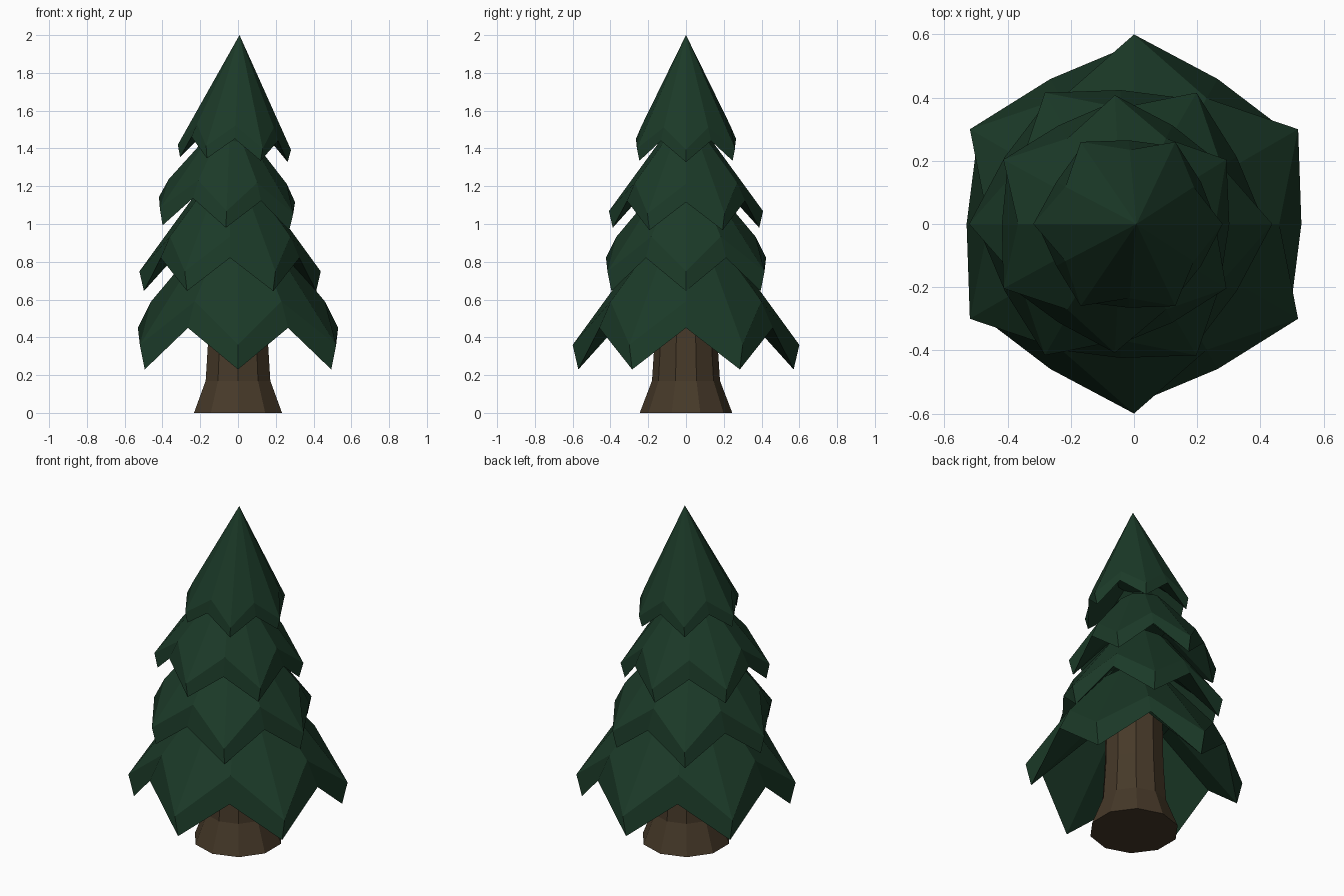
import bpy, math
from mathutils import Matrix, Vector

if "Cube" in bpy.data.objects:
    bpy.data.objects.remove(bpy.data.objects["Cube"])


def material(name, rgb):
    m = bpy.data.materials.new(name)
    m.diffuse_color = (*rgb, 1.0)
    m.use_nodes = True
    m.node_tree.nodes["Principled BSDF"].inputs["Base Color"].default_value = m.diffuse_color
    return m


leaf = material("dark_green_needles", (0.011, 0.042, 0.021))
bark = material("brown_bark", (0.062, 0.041, 0.022))


def build(name, verts, faces, mat):
    me = bpy.data.meshes.new(name)
    me.from_pydata(verts, [], faces)
    me.materials.append(mat)
    me.update()
    ob = bpy.data.objects.new(name, me)
    bpy.context.collection.objects.link(ob)
    return ob


def bridge(rings, n):
    # quads between consecutive rings, counter-clockwise, lowest ring first
    return [(r * n + i, r * n + (i + 1) % n, (r + 1) * n + (i + 1) % n, (r + 1) * n + i)
            for r in range(rings - 1) for i in range(n)]


def tier(name, x, z, scale, turn, tilt, pointed=False):
    """Six-tipped skirt; unit profile as (tip r, tip z, valley r, valley z)."""
    rings = [(0.20, 0.44, 0.20, 0.44),     # top of the hollow underside
             (0.57, 0.0, 0.53, 0.22),      # zigzag hem
             (0.60, 0.13, 0.47 if pointed else 0.46, 0.36)]  # fold above the hem
    if not pointed:
        rings.append((0.20, 0.68, 0.20, 0.67))  # neck hidden in the tier above
    n = 12
    verts = []
    for tr, tz, vr, vz in rings:
        for i in range(n):
            a = math.radians(turn + 30 * i)
            r, h = (tr, tz) if i % 2 == 0 else (vr, vz)
            verts.append(Vector((r * math.cos(a), r * math.sin(a), h)))
    faces = bridge(len(rings), n)
    apex = len(verts)
    verts.append(Vector((0, 0, 1.32 if pointed else 0.78)))
    base = (len(rings) - 1) * n
    faces += [(base + i, base + (i + 1) % n, apex) for i in range(n)]
    faces.append(tuple(reversed(range(n))))
    m = (Matrix.Translation((x, 0, z))
         @ Matrix.Rotation(math.radians(tilt), 4, 'Y') @ Matrix.Scale(scale, 4))
    return build(name, [m @ v for v in verts], faces, leaf)


# Foliage tiers, alternately turned by 30 degrees
tier("bottom_tier", 0.0, 0.23, 1.0, 30, 0)
tier("lower_middle_tier", -0.042, 0.645, 0.80, 0, 0)
tier("upper_middle_tier", -0.064, 0.98, 0.68, 30, 2.2)
tier("top_tier", -0.022, 1.341, 0.50, 0, 2.6, pointed=True)

# Trunk with flared foot
sides = 10
profile = [(0.245, 0.0), (0.18, 0.17), (0.165, 0.40), (0.16, 0.70)]
tv = [(r * math.cos(math.radians(90 + 36 * i)), r * math.sin(math.radians(90 + 36 * i)), z)
      for r, z in profile for i in range(sides)]
tf = bridge(len(profile), sides)
tf.append(tuple(reversed(range(sides))))
tf.append(tuple(range(sides * 3, sides * 4)))
build("trunk", tv, tf, bark)
